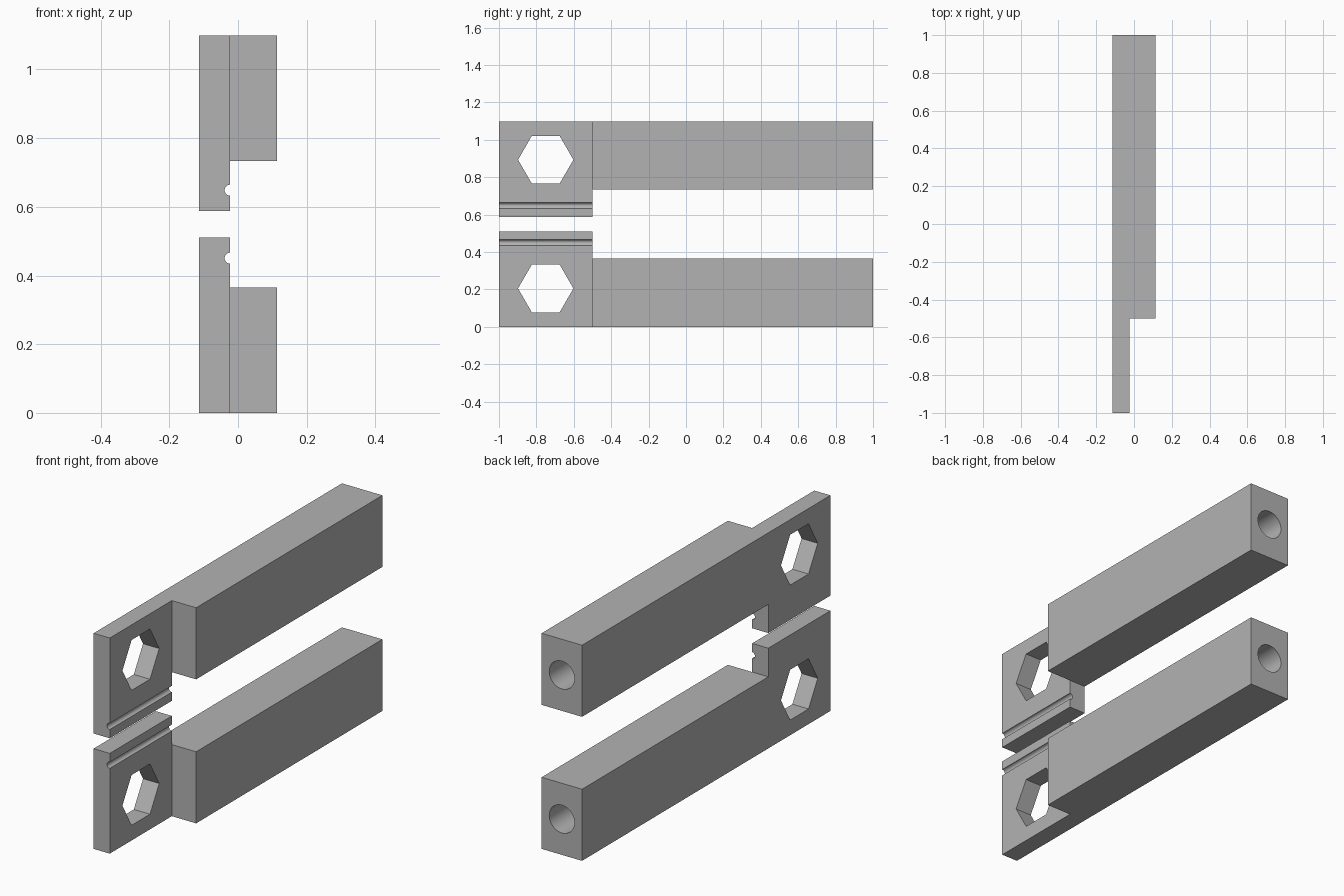
import bpy, bmesh
from math import pi, sin, cos
from mathutils import Matrix, Vector

if "Cube" in bpy.data.objects:
    bpy.data.objects.remove(bpy.data.objects["Cube"])

HEIGHT = 1.099       # overall height of the pair
HALF_W = 0.114       # half the bar width
PLATE_X = -0.023     # inner face of the thin plate
STEP_Y = -0.5        # where plate meets bar
BAR_H, PLATE_H = 0.365, 0.511

grey = bpy.data.materials.new("plain grey")
grey.use_nodes = True
colour = (0.45, 0.45, 0.45, 1)
grey.diffuse_color = colour
grey.node_tree.nodes["Principled BSDF"].inputs["Base Color"].default_value = colour


def prism(name, outline, direction):
    """Solid made by sweeping a closed 3D outline along a direction."""
    bm = bmesh.new()
    face = bm.faces.new([bm.verts.new(p) for p in outline])
    swept = bmesh.ops.extrude_face_region(bm, geom=[face])["geom"]
    verts = [v for v in swept if isinstance(v, bmesh.types.BMVert)]
    bmesh.ops.translate(bm, verts=verts, vec=Vector(direction))
    bmesh.ops.recalc_face_normals(bm, faces=bm.faces)
    mesh = bpy.data.meshes.new(name)
    bm.to_mesh(mesh)
    bm.free()
    mesh.materials.append(grey)
    ob = bpy.data.objects.new(name, mesh)
    bpy.context.collection.objects.link(ob)
    return ob


def ring(radius, sides):
    return [(radius * cos(2 * pi * i / sides), radius * sin(2 * pi * i / sides))
            for i in range(sides)]


def combine(target, other, operation):
    """Apply a boolean and discard the helper solid."""
    mod = target.modifiers.new(operation, 'BOOLEAN')
    mod.object, mod.operation, mod.solver = other, operation, 'EXACT'
    graph = bpy.context.evaluated_depsgraph_get()
    mesh = bpy.data.meshes.new_from_object(target.evaluated_get(graph))
    target.modifiers.clear()
    target.data = mesh
    bpy.data.objects.remove(other)


# Thick bar
lower = prism("lower_arm", [(-HALF_W, STEP_Y, 0), (HALF_W, STEP_Y, 0),
                            (HALF_W, STEP_Y, BAR_H), (-HALF_W, STEP_Y, BAR_H)],
              (0, 1 - STEP_Y, 0))

# Thin plate with a round groove along its inner face
groove_z, groove_r = 0.4505, 0.016
groove = [(PLATE_X - groove_r * cos(a), -1, groove_z + groove_r * sin(a))
          for a in [pi * (i / 12 - 0.5) for i in range(13)]]
plate = prism("plate", [(-HALF_W, -1, 0), (PLATE_X, -1, 0), *groove,
                        (PLATE_X, -1, PLATE_H), (-HALF_W, -1, PLATE_H)],
              (0, 1 + STEP_Y, 0))
combine(lower, plate, 'UNION')

# Hexagonal window through the plate
window = prism("window_cutter", [(-0.3, -0.75 + y, 0.2055 + z) for y, z in ring(0.148, 6)],
               (0.6, 0, 0))
combine(lower, window, 'DIFFERENCE')

# Blind round bore in the back end
bore = prism("bore_cutter", [(x, 0.5, BAR_H / 2 + z) for x, z in ring(0.071, 40)],
             (0, 0.6, 0))
combine(lower, bore, 'DIFFERENCE')

# Upper arm mirrors the lower one
upper = bpy.data.objects.new("upper_arm", lower.data.copy())
bpy.context.collection.objects.link(upper)
upper.data.transform(Matrix.Translation((0, 0, HEIGHT)) @ Matrix.Scale(-1, 4, (0, 0, 1)))
upper.data.flip_normals()

for ob in (lower, upper):
    bpy.ops.object.select_all(action='DESELECT')
    ob.select_set(True)
    bpy.context.view_layer.objects.active = ob
    bpy.ops.object.shade_smooth_by_angle(angle=pi / 6)
